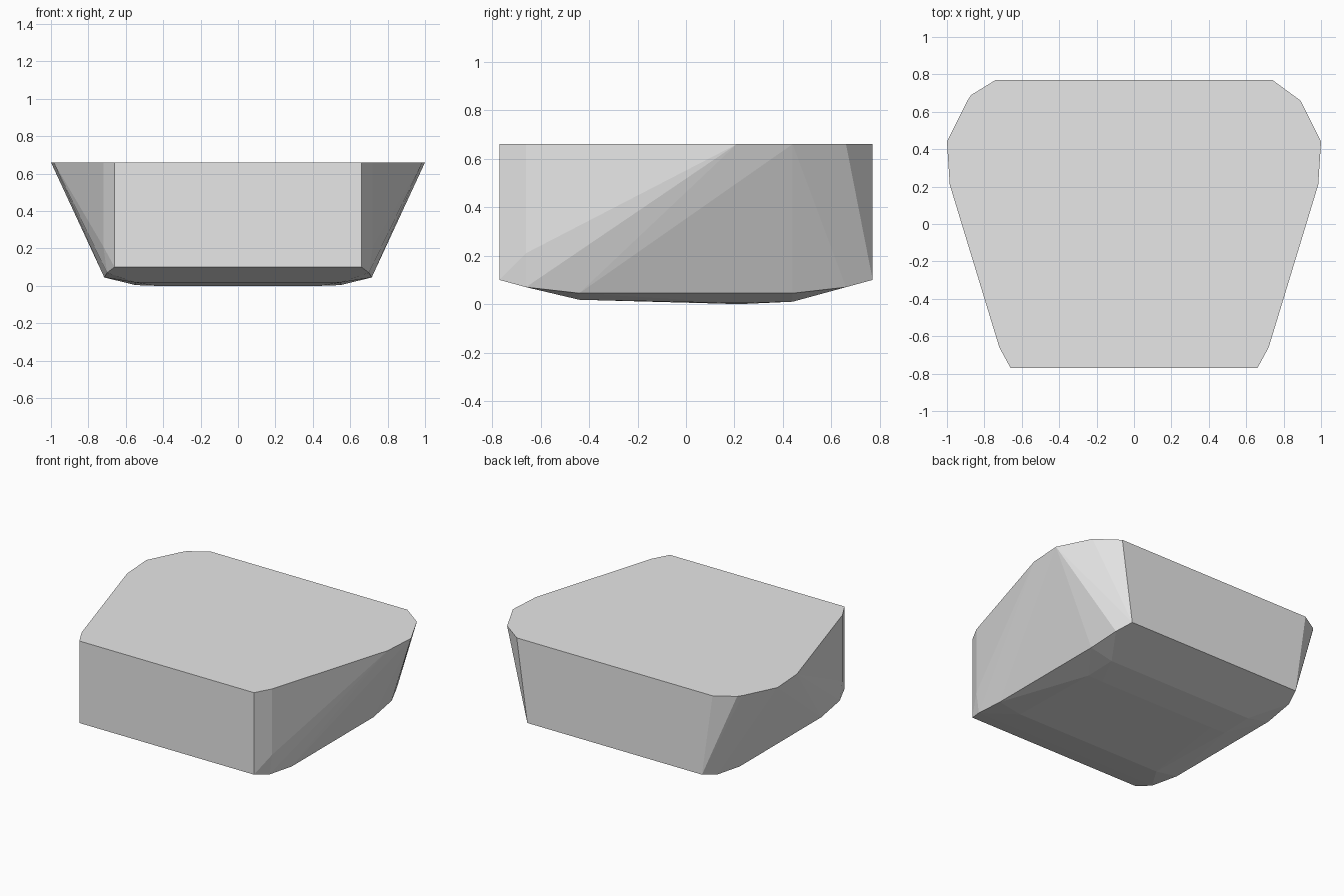
import bpy
import bmesh

default_cube = bpy.data.objects.get("Cube")
if default_cube:
    bpy.data.objects.remove(default_cube, do_unlink=True)

# Plain grey material
grey = bpy.data.materials.new("light grey")
grey.use_nodes = True
colour = (0.8, 0.8, 0.8, 1.0)
grey.diffuse_color = colour
grey.node_tree.nodes["Principled BSDF"].inputs["Base Color"].default_value = colour

# Half outlines, mirrored across x to make the full block
TOP = 0.66
rim = [(0.66, -0.77), (0.72, -0.66), (0.985, 0.21), (1.0, 0.44), (0.89, 0.66), (0.74, 0.77)]
chine = [(0.66, -0.77, 0.10), (0.72, -0.66, 0.21), (0.70, -0.66, 0.07),
         (0.715, -0.44, 0.045), (0.715, 0.44, 0.045),
         (0.70, 0.66, 0.07), (0.66, 0.77, 0.10)]
keel = [(0.55, -0.44, 0.018), (0.55, 0.22, 0.004), (0.55, 0.44, 0.01), (0.44, 0.22, 0.0)]
half = [(x, y, TOP) for x, y in rim] + chine + keel

# Tapered block with a bevelled underside, wrapped around the outlines
bm = bmesh.new()
for x, y, z in half:
    for side in (1, -1):
        bm.verts.new((side * x, y, z))
# Slightly rounder rear corner on the right
bm.verts.new((-0.87, 0.69, TOP))
hull = bmesh.ops.convex_hull(bm, input=bm.verts[:])
spare = {g for g in hull["geom_interior"] + hull["geom_unused"] if isinstance(g, bmesh.types.BMVert)}
bmesh.ops.delete(bm, geom=list(spare), context="VERTS")
bmesh.ops.dissolve_limit(bm, angle_limit=0.002, verts=bm.verts[:], edges=bm.edges[:])
bmesh.ops.recalc_face_normals(bm, faces=bm.faces[:])

mesh = bpy.data.meshes.new("tapered_block")
bm.to_mesh(mesh)
bm.free()
mesh.materials.append(grey)
block = bpy.data.objects.new("tapered_block", mesh)
bpy.context.collection.objects.link(block)
